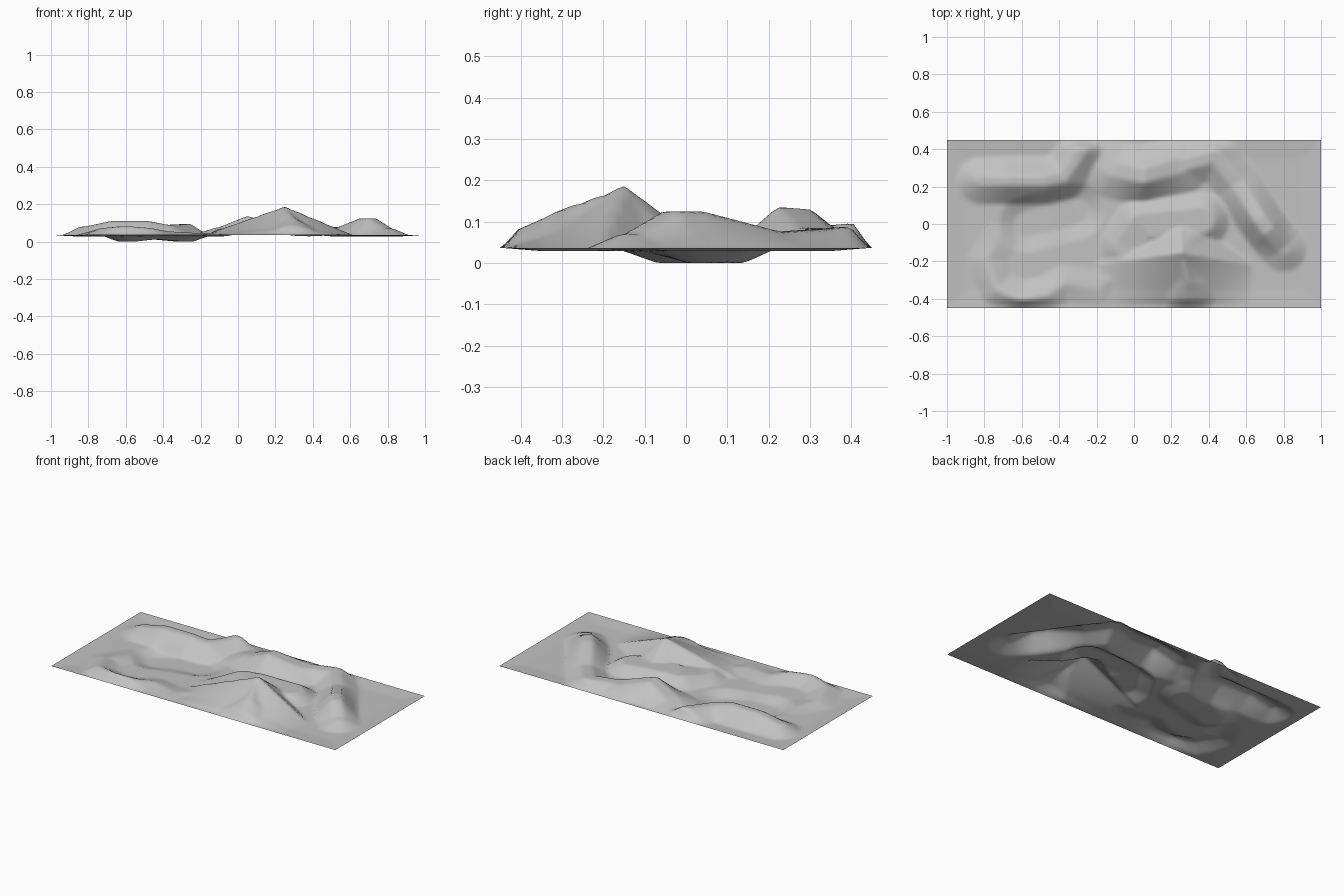
import bpy, bmesh
from mathutils import Vector

cube = bpy.data.objects.get("Cube")
if cube:
    bpy.data.objects.remove(cube, do_unlink=True)

HALF_X, HALF_Y = 1.0, 0.45
RIM, FLOOR = 0.037, 0.029

# Paths: crest points (x, y, z), flat half width, foot half width
RIDGES = [
    # back left ridge ending in a small peak
    ([(-.82, .23, .08), (-.68, .23, .11), (-.48, .23, .11),
      (-.38, .25, .09), (-.28, .39, .092)], .025, .125),
    # low saddle rising to the back bump
    ([(-.19, .35, .045), (-.1, .29, .075), (.05, .26, .135), (.24, .31, .085)], .04, .16),
    # long right ridge
    ([(.24, .31, .085), (.43, .36, .085), (.55, .22, .075),
      (.67, .03, .125), (.72, -.04, .125), (.80, -.13, .07)], .03, .125),
    # shelf behind the main hill
    ([(-.03, -.12, .07), (.04, -.01, .085), (.12, .0, .09), (.36, .02, .08)], .07, .15),
    # front spur of the main hill
    ([(.25, -.15, .185), (.29, -.3, .132)], .0, .2),
    # bank around the pool, running on to the shelf
    ([(-.73, -.09, .04), (-.79, -.2, .052), (-.73, -.35, .072), (-.6, -.405, .08),
      (-.47, -.38, .07), (-.37, -.32, .055), (-.2, -.35, .045), (-.07, -.26, .05),
      (-.03, -.12, .07)], .01, .1),
]
HOLLOW = ([(-.57, .0, .0), (-.45, .03, .013), (-.31, .07, .0)], .07, .15)
PEAK = Vector((.25, -.15, .19))


def along(path, p):
    """Distance to the path and crest height at the closest point."""
    best = (9.0, 0.0)
    for a, b in zip(path, path[1:]):
        a, b = Vector(a), Vector(b)
        d = (b - a).xy
        t = max(0.0, min(1.0, (p - a.xy).dot(d) / d.length_squared))
        q = a.lerp(b, t)
        best = min(best, ((p - q.xy).length, q.z))
    return best


def shaped(path, flat, foot, p):
    """Height above or below the floor."""
    dist, crest = along(path, p)
    return (crest - FLOOR) * max(0.0, min(1.0, (foot - dist) / (foot - flat)))


def hill(p):
    """Crest falling to both sides, planar front down to the rim, steep back."""
    dx = p.x - PEAK.x
    side = max(0.0, 1 - abs(dx) / (.38 if dx > 0 else .45))
    crest_y = PEAK.y - .06 * (1 - side)
    crest = (PEAK.z - FLOOR) * side
    if p.y < crest_y:
        return crest * (p.y + HALF_Y) / (crest_y + HALF_Y)
    return max(0.0, crest - (p.y - crest_y) * .75)


def height(p):
    edge = min(HALF_X - abs(p.x), HALF_Y - abs(p.y))
    base = RIM + (FLOOR - RIM) * min(1.0, edge / .1)
    high = max([hill(p)] + [shaped(*r, p) for r in RIDGES])
    relief = high + shaped(*HOLLOW, p)
    return max(0.0, base + relief * min(1.0, edge / .045))


# Ground sheet
bm = bmesh.new()
bmesh.ops.create_grid(bm, x_segments=134, y_segments=60, size=1)
for v in bm.verts:
    v.co.y *= HALF_Y
    v.co.z = height(v.co.xy)
for f in bm.faces:
    f.smooth = True
# Soften creases slightly
inner = [v for v in bm.verts if not v.is_boundary]
bmesh.ops.smooth_vert(bm, verts=inner, factor=.3, use_axis_z=True)
mesh = bpy.data.meshes.new("terrain")
bm.to_mesh(mesh)
bm.free()
terrain = bpy.data.objects.new("terrain", mesh)
bpy.context.collection.objects.link(terrain)

# Plain grey
grey = bpy.data.materials.new("ground grey")
grey.use_nodes = True
colour = (.54, .54, .54, 1)
grey.diffuse_color = colour
grey.node_tree.nodes["Principled BSDF"].inputs["Base Color"].default_value = colour
mesh.materials.append(grey)
